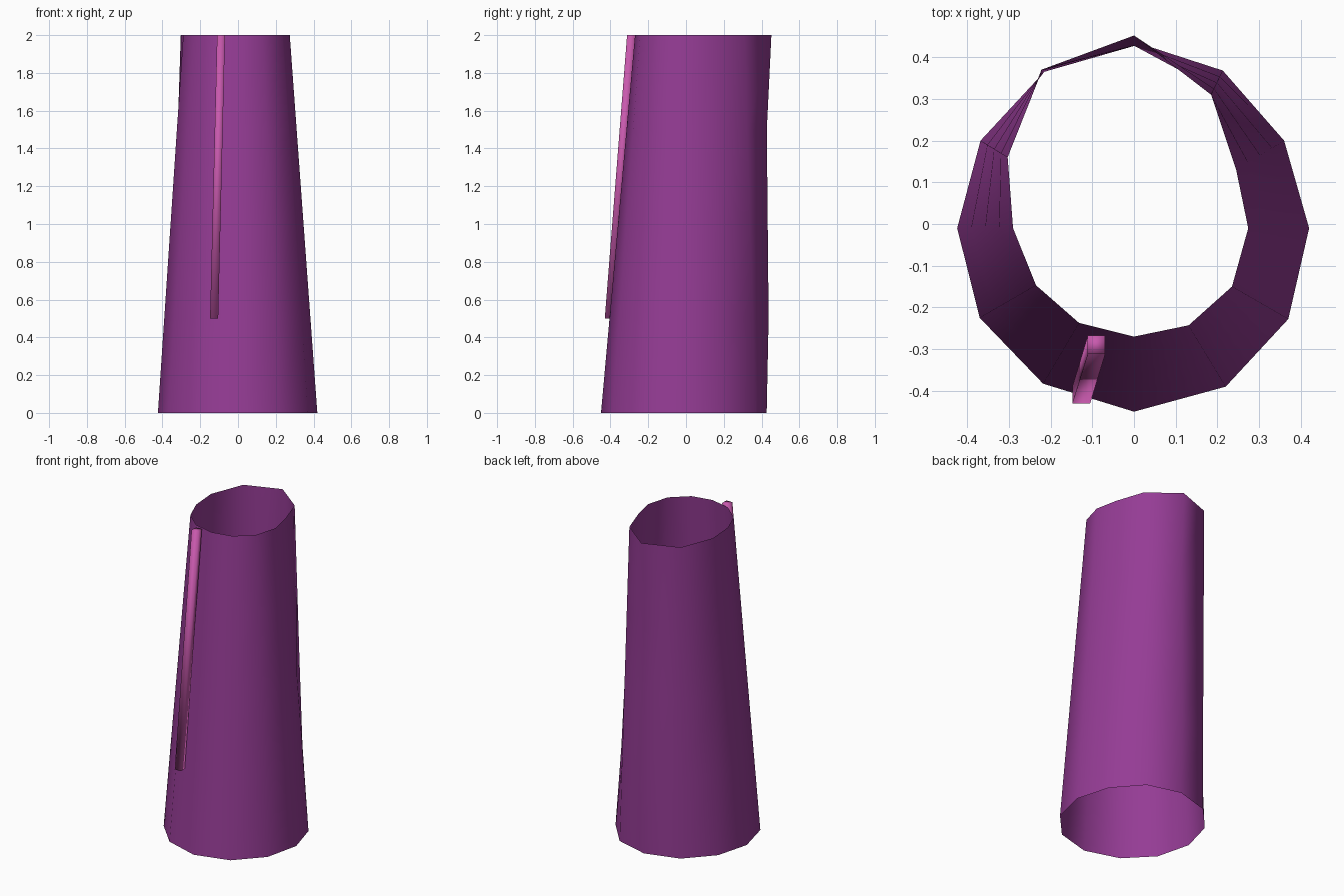
import bpy

if "Cube" in bpy.data.objects:
    bpy.data.objects.remove(bpy.data.objects["Cube"])


def colour(name, rgb):
    m = bpy.data.materials.new(name)
    m.diffuse_color = (*rgb, 1)
    m.use_nodes = True
    m.node_tree.nodes["Principled BSDF"].inputs["Base Color"].default_value = m.diffuse_color
    return m


def loft(name, rings, mat, caps=False):
    """Skin a stack of rings of equal point count."""
    n = len(rings[0])
    verts = [p for ring in rings for p in ring]
    faces = [(r * n + i, r * n + (i + 1) % n, (r + 1) * n + (i + 1) % n, (r + 1) * n + i)
             for r in range(len(rings) - 1) for i in range(n)]
    if caps:
        last = (len(rings) - 1) * n
        faces += [tuple(reversed(range(n))), tuple(range(last, last + n))]
    me = bpy.data.meshes.new(name)
    me.from_pydata(verts, [], faces)
    me.materials.append(mat)
    me.polygons.foreach_set("use_smooth", [True] * len(faces))
    ob = bpy.data.objects.new(name, me)
    bpy.context.collection.objects.link(ob)
    return ob


# Tapered open sleeve: hem outlines, counter-clockwise from the front
bottom = [(0, -.45), (.22, -.39), (.37, -.228), (.42, -.01), (.36, .2), (.213, .368),
          (0, .427), (-.215, .365), (-.368, .2), (-.424, -.01), (-.37, -.225), (-.218, -.383)]
top = [(0, -.27), (.131, -.243), (.235, -.15), (.274, -.01), (.245, .13), (.185, .31),
       (0, .452), (-.222, .37), (-.303, .16), (-.29, -.01), (-.235, -.147), (-.132, -.237)]
back_shift = [0, .004, -.007, -.018, 0]
rings = []
for level, shift in enumerate(back_shift):
    t = level / 4
    ring = [[a[0] + (b[0] - a[0]) * t, a[1] + (b[1] - a[1]) * t, 2 * t]
            for a, b in zip(bottom, top)]
    ring[6][1] += shift
    rings.append(ring)
loft("sleeve", rings, colour("purple", (.3, .045, .3)))


# Slim raised strip on the front
def strip_ring(x0, x1, y0, y1, z):
    return [(x0, y0, z), (x1, y0, z), (x1, y1, z), (x0, y1, z)]


loft("front_strip", [strip_ring(-.148, -.105, -.43, -.39, .5),
                     strip_ring(-.111, -.069, -.312, -.268, 2)],
     colour("pink", (.58, .1, .42)), caps=True)
